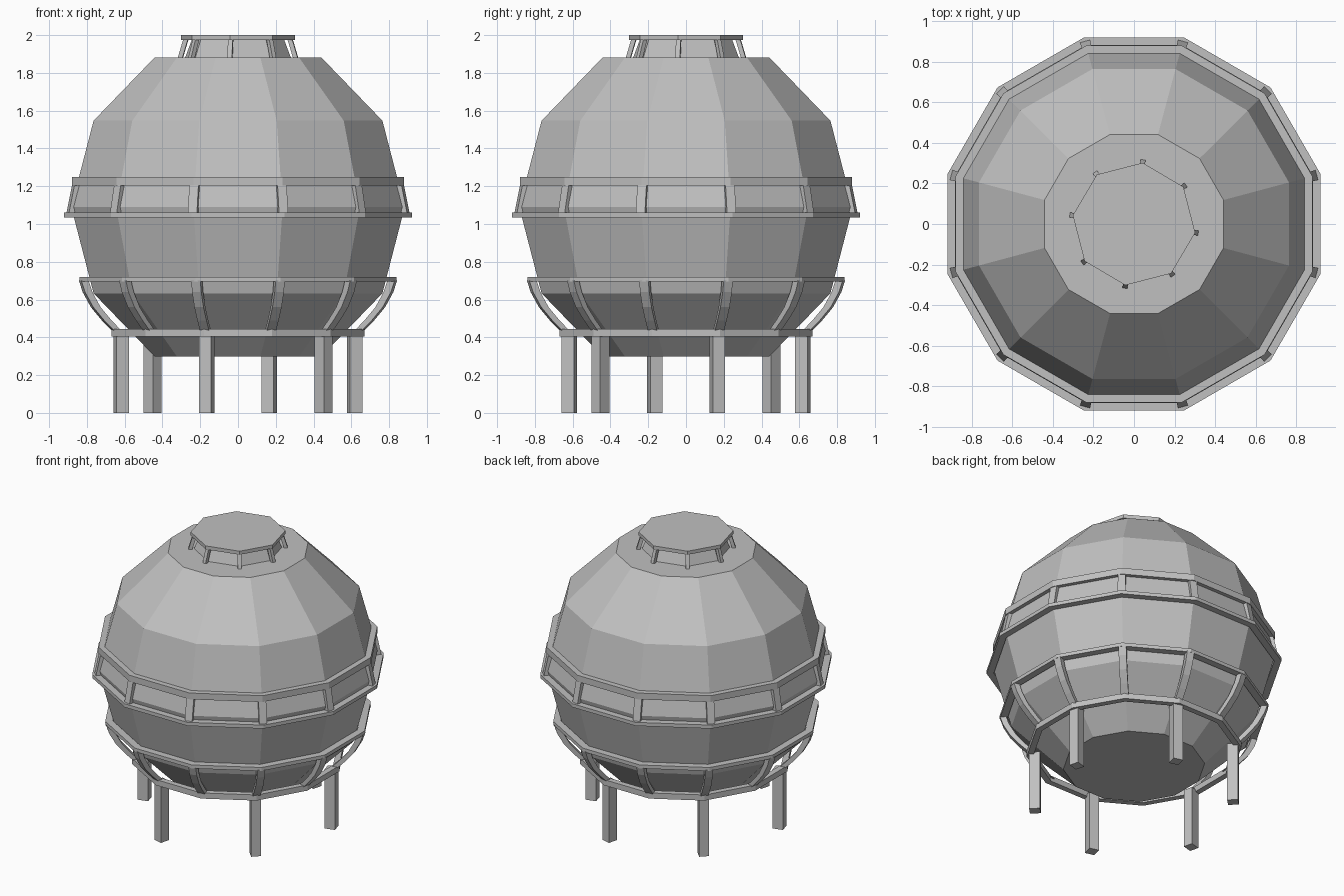
import bpy
import bmesh
from math import sin, cos, pi, radians
from mathutils import Vector

cube = bpy.data.objects.get("Cube")
if cube:
    bpy.data.objects.remove(cube, do_unlink=True)

# One flat colour
GREY = (0.53, 0.53, 0.53, 1.0)
metal = bpy.data.materials.new("grey_metal")
metal.use_nodes = True
metal.diffuse_color = GREY
metal.node_tree.nodes["Principled BSDF"].inputs["Base Color"].default_value = GREY

SIDES = 12
TURN = radians(15)
CAP_SIDES = 8
CAP_TURN = radians(-8)


def finish(name, bm):
    bmesh.ops.recalc_face_normals(bm, faces=bm.faces[:])
    mesh = bpy.data.meshes.new(name)
    bm.to_mesh(mesh)
    bm.free()
    mesh.materials.append(metal)
    obj = bpy.data.objects.new(name, mesh)
    bpy.context.scene.collection.objects.link(obj)
    return obj


def lathe(name, profile, sides, turn, closed=False):
    """Revolve (radius, z) points; closed makes a ring, otherwise ends are capped."""
    bm = bmesh.new()
    loops = []
    for r, z in profile:
        angles = [turn + 2 * pi * i / sides for i in range(sides)]
        loops.append([bm.verts.new((r * cos(a), r * sin(a), z)) for a in angles])
    pairs = list(zip(loops, loops[1:]))
    if closed:
        pairs.append((loops[-1], loops[0]))
    else:
        bm.faces.new(loops[0])
        bm.faces.new(loops[-1])
    for low, high in pairs:
        for i in range(sides):
            j = (i + 1) % sides
            bm.faces.new((low[i], low[j], high[j], high[i]))
    return finish(name, bm)


def ring(name, inner, outer, z0, z1):
    """Flat-sided ring; inner and outer are measured to the middle of a side."""
    k = 1 / cos(pi / SIDES)
    profile = [(inner * k, z0), (outer * k, z0), (outer * k, z1), (inner * k, z1)]
    return lathe(name, profile, SIDES, TURN, closed=True)


def beams(name, path, width, depth, count, turn):
    """Sweep a rectangular bar along a (radius, z) path, repeated about z."""
    bm = bmesh.new()
    for n in range(count):
        a = turn + 2 * pi * n / count
        out = Vector((cos(a), sin(a), 0))
        side = Vector((-sin(a), cos(a), 0)) * width / 2
        loops = []
        for r, z in path:
            mid = out * r + Vector((0, 0, z))
            near, far = mid - out * depth / 2, mid + out * depth / 2
            corners = (near - side, far - side, far + side, near + side)
            loops.append([bm.verts.new(c) for c in corners])
        bm.faces.new(loops[0])
        bm.faces.new(loops[-1])
        for low, high in zip(loops, loops[1:]):
            for i in range(4):
                j = (i + 1) % 4
                bm.faces.new((low[i], low[j], high[j], high[i]))
    return finish(name, bm)


# Faceted sphere, cut flat at the top and bottom
RADIUS, CENTRE = 0.914, 1.09
ball = [(RADIUS * cos(radians(e)), CENTRE + RADIUS * sin(radians(e)))
        for e in range(-60, 61, 30)]
lathe("tank", ball, SIDES, TURN)

# Gallery around the middle
ring("gallery_floor", 0.875, 0.92, 1.035, 1.06)
ring("gallery_rail", 0.835, 0.88, 1.205, 1.25)
beams("gallery_posts", [(0.92, 1.05), (0.885, 1.22)], 0.05, 0.03, SIDES, TURN)

# Cradle with curved ribs
ring("cradle_upper_ring", 0.79, 0.838, 0.695, 0.72)
ring("cradle_lower_ring", 0.63, 0.67, 0.405, 0.445)
ribs = [(0.845, 0.7), (0.825, 0.64), (0.78, 0.56), (0.72, 0.49), (0.66, 0.43)]
beams("cradle_ribs", ribs, 0.05, 0.04, SIDES, TURN)

# Legs under every second corner
beams("legs", [(0.64, 0), (0.64, 0.42)], 0.065, 0.07, SIDES // 2, TURN)

# Hatch on top
lathe("hatch_wall", [(0.285, 1.875), (0.245, 1.98)], CAP_SIDES, CAP_TURN)
lathe("hatch_lid", [(0.305, 1.975), (0.305, 2.0)], CAP_SIDES, CAP_TURN)
beams("hatch_posts", [(0.308, 1.88), (0.278, 1.98)], 0.025, 0.025, CAP_SIDES, CAP_TURN)
